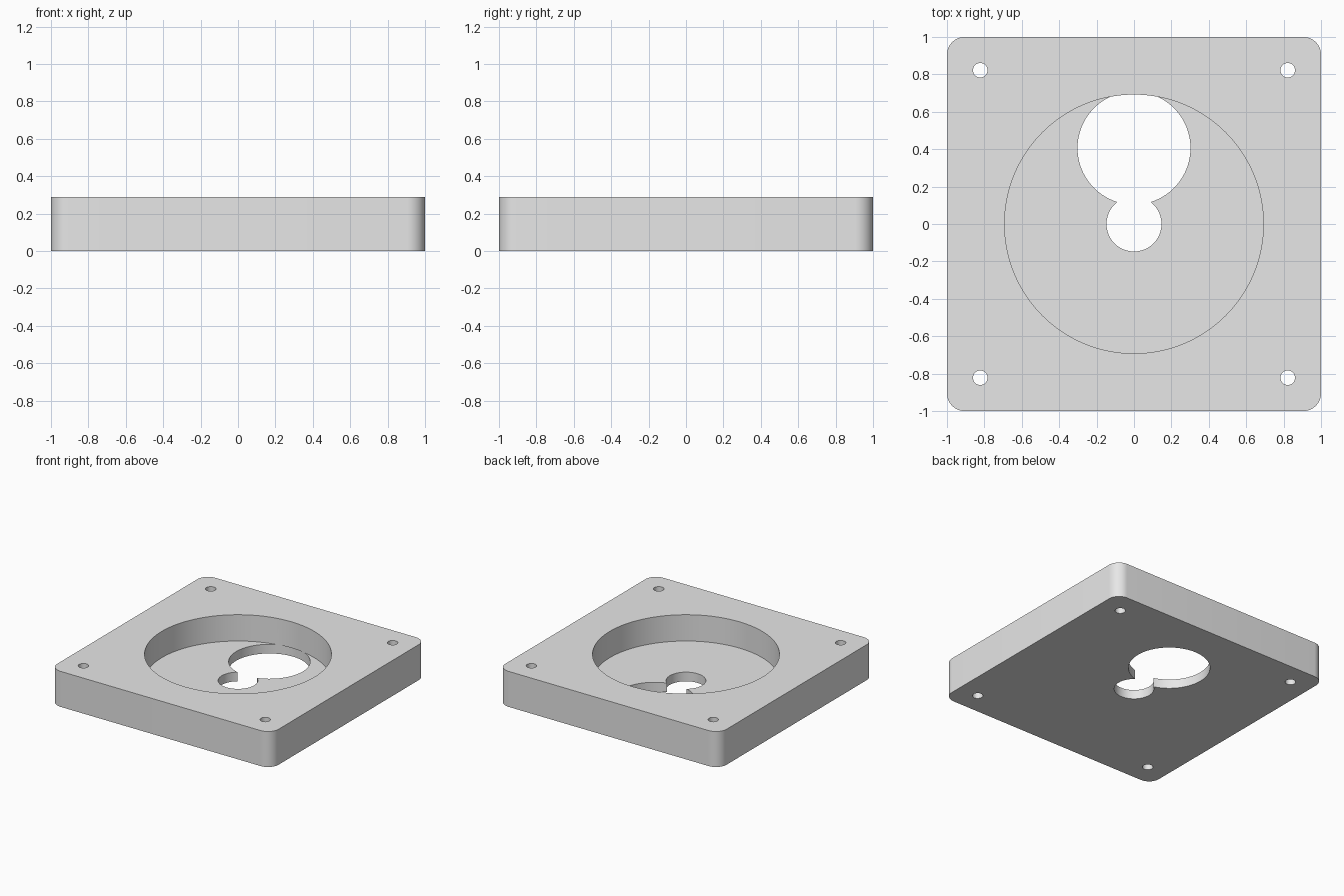
import bpy
import bmesh
from math import radians

HEIGHT = 0.29
FLOOR = 0.075
SCREW = 0.822

cube = bpy.data.objects.get("Cube")
if cube:
    bpy.data.objects.remove(cube, do_unlink=True)

grey = bpy.data.materials.new("plain_grey")
grey.use_nodes = True
colour = (0.8, 0.8, 0.8, 1)
grey.diffuse_color = colour
grey.node_tree.nodes["Principled BSDF"].inputs["Base Color"].default_value = colour


def make_object(name, bm):
    mesh = bpy.data.meshes.new(name)
    bm.to_mesh(mesh)
    bm.free()
    mesh.materials.append(grey)
    obj = bpy.data.objects.new(name, mesh)
    bpy.context.collection.objects.link(obj)
    return obj


def cut_hole(target, x, y, radius, bottom, top, sides):
    """Subtract an upright cylinder from the target."""
    bm = bmesh.new()
    bmesh.ops.create_cone(bm, cap_ends=True, segments=sides, radius1=radius,
                          radius2=radius, depth=top - bottom)
    bmesh.ops.translate(bm, verts=bm.verts, vec=(x, y, (top + bottom) / 2))
    cutter = make_object("hole_cutter", bm)
    cutter.hide_render = True
    mod = target.modifiers.new("hole", "BOOLEAN")
    mod.operation = "DIFFERENCE"
    mod.solver = "EXACT"
    mod.object = cutter
    bpy.context.view_layer.objects.active = target
    bpy.ops.object.modifier_apply(modifier=mod.name)
    bpy.data.objects.remove(cutter, do_unlink=True)


# Square plate with rounded upright corners
bm = bmesh.new()
bmesh.ops.create_cube(bm, size=2)
bmesh.ops.scale(bm, verts=bm.verts, vec=(1, 1, HEIGHT / 2))
bmesh.ops.translate(bm, verts=bm.verts, vec=(0, 0, HEIGHT / 2))
uprights = [e for e in bm.edges
            if abs(e.verts[0].co.z - e.verts[1].co.z) > HEIGHT / 2]
bmesh.ops.bevel(bm, geom=uprights, offset=0.095, segments=12, profile=0.5,
                affect="EDGES")
plate = make_object("mounting_plate", bm)

# Keyhole through the floor; its large end runs slightly under the rim
cut_hole(plate, 0, 0.406, 0.302, -0.1, FLOOR + 0.001, 96)
cut_hole(plate, 0, 0, 0.147, -0.1, FLOOR + 0.002, 64)

# Round recess
cut_hole(plate, 0, 0, 0.692, FLOOR, HEIGHT + 0.1, 128)

# Corner screw holes
for sx in (-1, 1):
    for sy in (-1, 1):
        cut_hole(plate, sx * SCREW, sy * SCREW, 0.039, -0.1, HEIGHT + 0.1, 32)

bpy.ops.object.select_all(action="DESELECT")
plate.select_set(True)
bpy.context.view_layer.objects.active = plate
bpy.ops.object.shade_smooth_by_angle(angle=radians(30))
